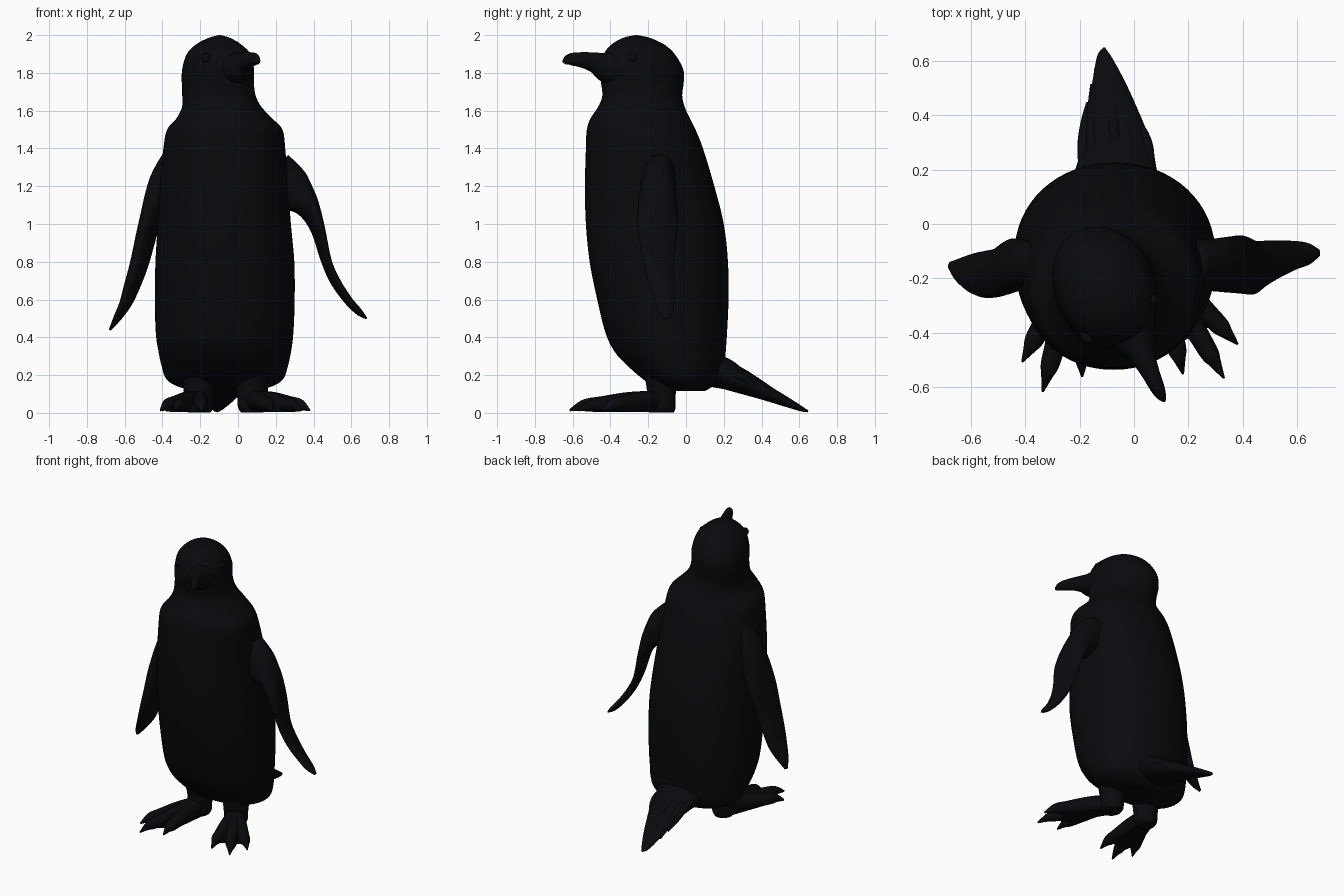
import bpy, bmesh, math
from mathutils import Vector

if "Cube" in bpy.data.objects:
    bpy.data.objects.remove(bpy.data.objects["Cube"])

mat = bpy.data.materials.new("dark_plumage")
mat.diffuse_color = (0.0025, 0.003, 0.004, 1)
mat.use_nodes = True
mat.node_tree.nodes["Principled BSDF"].inputs["Base Color"].default_value = mat.diffuse_color


def finish(name, bm, smooth=True):
    bmesh.ops.recalc_face_normals(bm, faces=bm.faces)
    me = bpy.data.meshes.new(name)
    bm.to_mesh(me)
    bm.free()
    for p in me.polygons:
        p.use_smooth = smooth
    me.materials.append(mat)
    ob = bpy.data.objects.new(name, me)
    bpy.context.collection.objects.link(ob)
    return ob


def spline(keys, sub):
    """Catmull-Rom interpolation of equal-length tuples."""
    k = [keys[0]] + list(keys) + [keys[-1]]
    out = []
    for i in range(1, len(k) - 2):
        for s in range(sub):
            t = s / sub
            out.append([0.5 * (2 * b + (c - a) * t + (2 * a - 5 * b + 4 * c - d) * t * t
                               + (3 * b - a - 3 * c + d) * t ** 3)
                        for a, b, c, d in zip(k[i - 1], k[i], k[i + 1], k[i + 2])])
    out.append(list(keys[-1]))
    return out


def loft(name, keys, across, normal=None, seg=24, sub=6, power=2.0):
    """Skin of oval rings; each key is (x, y, z, half width, half thickness)."""
    pts = spline(keys, sub)
    bm = bmesh.new()
    rings = []
    for i, p in enumerate(pts):
        a, b = pts[max(i - 1, 0)], pts[min(i + 1, len(pts) - 1)]
        tan = Vector(normal) if normal else (Vector(b[:3]) - Vector(a[:3])).normalized()
        u = Vector(across)
        u = (u - tan * u.dot(tan)).normalized()
        v = tan.cross(u)
        ring = []
        for j in range(seg):
            th = 2 * math.pi * j / seg
            c, s = math.cos(th), math.sin(th)
            c = math.copysign(abs(c) ** (2 / power), c)
            s = math.copysign(abs(s) ** (2 / power), s)
            co = Vector(p[:3]) + u * c * p[3] + v * s * p[4]
            co.z = max(co.z, 0)
            ring.append(bm.verts.new(co))
        rings.append(ring)
    for r, q in zip(rings, rings[1:]):
        for j in range(seg):
            n = (j + 1) % seg
            bm.faces.new((r[j], r[n], q[n], q[j]))
    bm.faces.new(rings[0])
    bm.faces.new(rings[-1])
    return finish(name, bm)


# Body and head: z, left, right, front, back extents
extents = [
    (.115, -.22, .08, -.10, .10), (.14, -.32, .18, -.17, .14), (.18, -.38, .24, -.23, .18),
    (.25, -.405, .265, -.31, .205), (.32, -.42, .28, -.375, .21), (.42, -.435, .293, -.425, .217),
    (.6, -.44, .30, -.47, .225), (.8, -.437, .298, -.51, .222), (1.0, -.425, .28, -.53, .20),
    (1.2, -.415, .265, -.535, .15), (1.4, -.395, .25, -.53, .09), (1.5, -.375, .235, -.525, .05),
    (1.56, -.325, .18, -.505, .02), (1.62, -.297, .125, -.465, -.007), (1.68, -.295, .095, -.443, -.02),
    (1.75, -.296, .085, -.45, -.012), (1.82, -.294, .085, -.455, -.015), (1.9, -.272, .064, -.435, -.06),
    (1.95, -.225, .015, -.395, -.115), (1.985, -.16, -.045, -.335, -.19), (2.0, -.105, -.095, -.27, -.255)]
body = loft("body", [((l + r) / 2, (f + b) / 2, z, (r - l) / 2, (b - f) / 2) for z, l, r, f, b in extents],
            (1, 0, 0), normal=(0, 0, 1), seg=64, sub=5, power=2.1)

# Turn the long axis of the head towards the beak
for v in body.data.vertices:
    f = min(max((v.co.z - 1.58) / .15, 0), 1)
    v.co.x = -.105 + (v.co.x + .105) * (1 - .016 * f) - .15 * f * (v.co.y + .24)

# Beak, turned towards the model's left
side = (.9, .43, 0)
loft("beak", [(-.05, -.32, 1.81, .13, .11), (0, -.42, 1.83, .085, .082), (.03, -.48, 1.853, .05, .056),
              (.06, -.545, 1.868, .034, .042), (.09, -.61, 1.872, .025, .032),
              (.106, -.64, 1.86, .013, .018), (.111, -.649, 1.852, .003, .004)], side)

# Eyes
for label, x, y in (("left", -.17, -.415), ("right", .063, -.28)):
    bm = bmesh.new()
    bmesh.ops.create_uvsphere(bm, u_segments=16, v_segments=10, radius=.025)
    bmesh.ops.translate(bm, verts=bm.verts, vec=(x, y, 1.88))
    finish("eye_" + label, bm)

# Flippers, leading edges turned outward on the left and inward on the right
loft("flipper_right", [
    (.18, -.15, 1.27, .09, .13), (.28, -.15, 1.18, .095, .12), (.362, -.15, 1.10, .105, .068),
    (.42, -.15, .98, .11, .034), (.466, -.145, .81, .085, .023), (.513, -.13, .7, .072, .024),
    (.58, -.115, .6, .055, .022), (.64, -.108, .535, .04, .018), (.68, -.105, .5, .012, .005)],
    (-.22, 1, 0))
loft("flipper_left", [
    (-.31, -.14, 1.38, .06, .07), (-.40, -.15, 1.22, .09, .07), (-.47, -.16, 1.0, .11, .050),
    (-.52, -.18, .8, .095, .044), (-.558, -.18, .68, .085, .038), (-.595, -.175, .58, .072, .028),
    (-.64, -.165, .5, .045, .018), (-.678, -.15, .44, .012, .005)], (.3, 1, 0))

# Tail root and fanned feathers
loft("tail", [(-.07, .06, .23, .19, .08), (-.065, .18, .215, .155, .085), (-.062, .28, .17, .128, .065),
              (-.08, .42, .108, .09, .042), (-.095, .52, .063, .06, .028),
              (-.11, .61, .022, .028, .014), (-.11, .64, .01, .01, .006)], (1, 0, 0))
for i in range(9):
    f = i / 4 - 1
    reach = .645 - .2 * abs(f) ** 1.4
    x0, x1 = -.063 + .118 * f, -.11 + .06 * f
    sag = .03 * abs(f)
    mid = (.3 + reach) / 2
    loft(f"tail_feather_{i + 1}", [
        (x0, .15, .265 - sag, .018, .02),
        (x0 - .005, .28, .225 - sag, .022, .022),
        (x0 * .55 + x1 * .45, mid, .222 - (mid - .28) * .6 - sag, .02, .016),
        (x1, reach, max(.215 - (reach - .28) * .57 - sag, .008), .006, .006)], (1, 0, 0), seg=10, sub=4)

# Legs, toes and webbing
feet = {
    "left": ((-.205, -.13), [(-.41, -.505), (-.335, -.615), (-.19, -.56)]),
    "right": ((.075, -.13), [(.38, -.44), (.33, -.565), (.18, -.55)])}
for label, ((ax, ay), tips) in feet.items():
    loft("leg_" + label, [(ax, ay, .3, .12, .12), (ax, ay, .17, .09, .085), (ax, ay, .09, .08, .075),
                          (ax, ay, .03, .075, .075), (ax, ay, .003, .06, .065)],
         (1, 0, 0), normal=(0, 0, 1))

    def along(tip, t):
        return ax + (tip[0] - ax) * t, ay + (tip[1] - ay) * t

    for n, tip in enumerate(tips):
        loft(f"toe_{label}_{n + 1}", [
            (*along(tip, t), z, w, h) for t, z, w, h in (
                (0, .07, .05, .05), (.35, .06, .045, .052), (.65, .047, .038, .042),
                (.8, .042, .034, .036), (.88, .036, .022, .026), (1, .014, .004, .006))],
            (1, 0, 0), seg=14, sub=4)

    # Web outline runs from the heel round the toes
    mids = [((a[0] + b[0]) / 2, (a[1] + b[1]) / 2) for a, b in zip(tips, tips[1:])]
    outline = [(ax + .05, ay), (ax - .05, ay), along(tips[0], .75), along(mids[0], .68),
               along(tips[1], .75), along(mids[1], .68), along(tips[2], .75)]
    bm = bmesh.new()
    low = [bm.verts.new((x, y, .004)) for x, y in outline]
    top = [bm.verts.new((x, y, .1 if i < 2 else .05)) for i, (x, y) in enumerate(outline)]
    bm.faces.new(low)
    bmesh.ops.triangulate(bm, faces=[bm.faces.new(top)])
    for i in range(len(outline)):
        j = (i + 1) % len(outline)
        bm.faces.new((low[i], low[j], top[j], top[i]))
    finish("web_" + label, bm, smooth=False)
